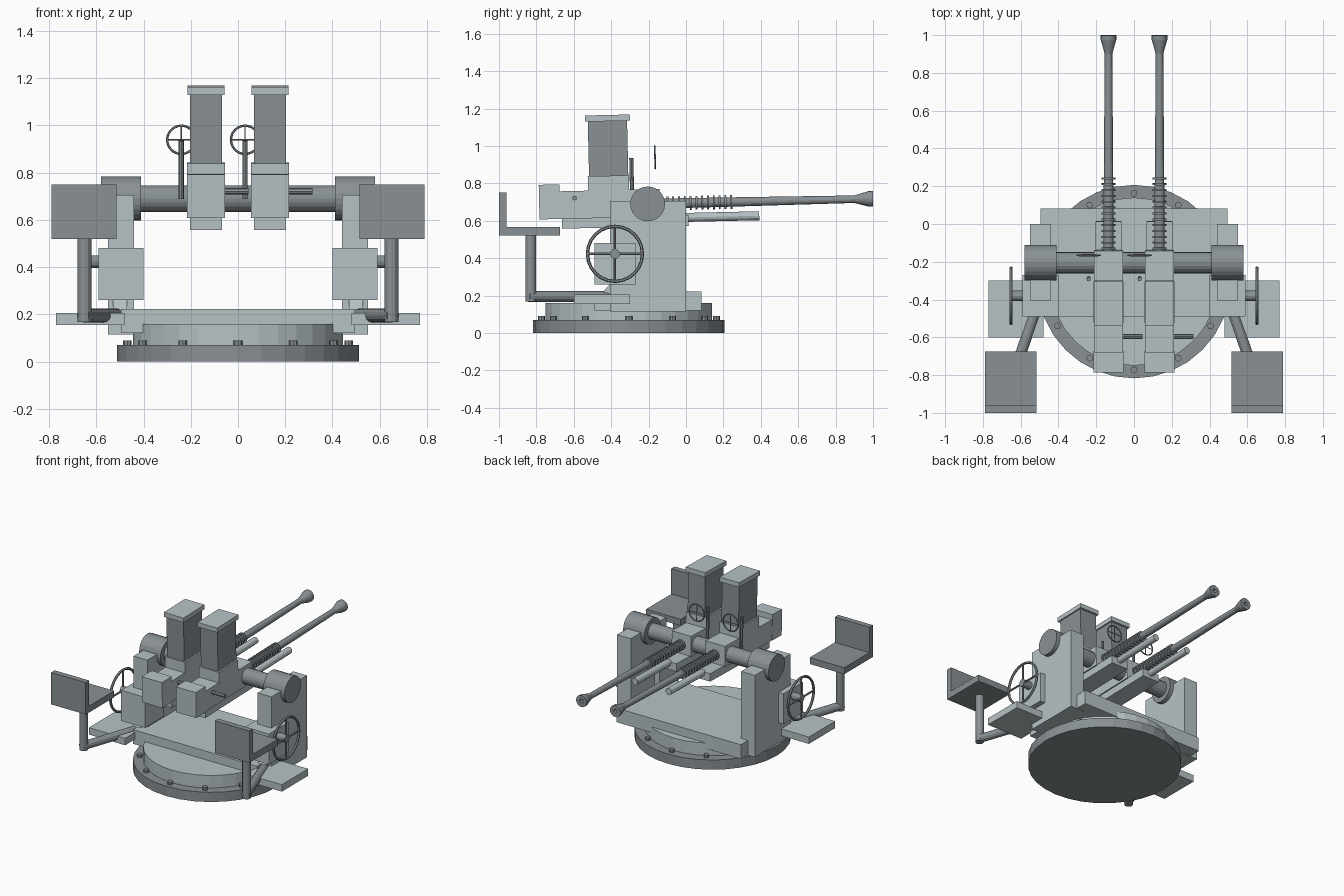
import bpy, bmesh
from math import pi, sin, cos, radians
from mathutils import Vector, Matrix

if "Cube" in bpy.data.objects:
    bpy.data.objects.remove(bpy.data.objects["Cube"])


def paint(name, rgb):
    m = bpy.data.materials.new(name)
    m.diffuse_color = (*rgb, 1)
    m.use_nodes = True
    m.node_tree.nodes["Principled BSDF"].inputs["Base Color"].default_value = m.diffuse_color
    return m


LIGHT = paint("light_grey_paint", (0.47, 0.54, 0.56))
DARK = paint("dark_gunmetal", (0.25, 0.28, 0.295))
LIGHT_PARTS = {"turntable", "platform", "side_upright", "gearbox", "upright_gusset",
               "footrest", "cradle", "rear_block", "receiver", "magazine_base",
               "magazine_cap", "recoil_tube"}


def finish(name, bm):
    bmesh.ops.recalc_face_normals(bm, faces=bm.faces)
    me = bpy.data.meshes.new(name)
    bm.to_mesh(me)
    bm.free()
    me.materials.append(LIGHT if name in LIGHT_PARTS else DARK)
    ob = bpy.data.objects.new(name, me)
    bpy.context.collection.objects.link(ob)
    return ob


def box(name, x0, x1, y0, y1, z0, z1):
    bm = bmesh.new()
    bmesh.ops.create_cube(bm, size=1)
    for v in bm.verts:
        v.co = ((x0 + x1) / 2 + v.co.x * (x1 - x0),
                (y0 + y1) / 2 + v.co.y * (y1 - y0),
                (z0 + z1) / 2 + v.co.z * (z1 - z0))
    return finish(name, bm)


def rod(name, a, b, r, n=12):
    a, b = Vector(a), Vector(b)
    d = b - a
    m = Matrix.Translation((a + b) / 2) @ d.to_track_quat('Z', 'Y').to_matrix().to_4x4()
    bm = bmesh.new()
    bmesh.ops.create_cone(bm, cap_ends=True, segments=n, radius1=r, radius2=r,
                          depth=d.length, matrix=m)
    return finish(name, bm)


def lathe_y(name, profile, x, z, n=16):
    """Spin (y, radius) points about a line parallel to y."""
    bm = bmesh.new()
    rings = [[bm.verts.new((x + r * cos(2 * pi * i / n), y, z + r * sin(2 * pi * i / n)))
              for i in range(n)] for y, r in profile]
    for p, q in zip(rings, rings[1:]):
        for i in range(n):
            bm.faces.new((p[i], p[i - 1], q[i - 1], q[i]))
    bm.faces.new(rings[0])
    bm.faces.new(rings[-1])
    return finish(name, bm)


def hoop(name, centre, axis, R, r, n=24, m=6):
    rot = Vector(axis).to_track_quat('Z', 'Y')
    bm = bmesh.new()
    g = [[bm.verts.new(Vector(centre) + rot @ Vector((
        (R + r * cos(2 * pi * j / m)) * cos(2 * pi * i / n),
        (R + r * cos(2 * pi * j / m)) * sin(2 * pi * i / n),
        r * sin(2 * pi * j / m)))) for j in range(m)] for i in range(n)]
    for i in range(n):
        for j in range(m):
            bm.faces.new((g[i - 1][j - 1], g[i][j - 1], g[i][j], g[i - 1][j]))
    return finish(name, bm)


def wedge(name, x0, x1, pts):
    """Extrude a (y, z) outline along x."""
    bm = bmesh.new()
    f = bm.faces.new([bm.verts.new((x0, y, z)) for y, z in pts])
    e = bmesh.ops.extrude_face_region(bm, geom=[f])
    bmesh.ops.translate(bm, vec=(x1 - x0, 0, 0),
                        verts=[v for v in e['geom'] if isinstance(v, bmesh.types.BMVert)])
    bm.faces.new([v for v in f.verts]) if not f.is_valid else None
    return finish(name, bm)


# Base ring, turntable and bolts
CY = -0.305
rod("base_ring", (0, CY, 0), (0, CY, 0.07), 0.512, 32)
rod("turntable", (0, CY, 0.07), (0, CY, 0.16), 0.445, 32)
for i in range(12):
    a = i * pi / 6
    p = (0.468 * sin(a), CY + 0.468 * cos(a))
    rod("base_bolt", (*p, 0.06), (*p, 0.09), 0.018, 8)
box("platform", -0.495, 0.495, -0.49, 0.083, 0.12, 0.222)

# Trunnion shaft across the mount
TY, TZ = -0.205, 0.69
rod("trunnion_shaft", (-0.45, TY, TZ), (0.45, TY, TZ), 0.056, 20)

for s in (-1, 1):
    def sbox(name, x0, x1, *yz):
        return box(name, min(s * x0, s * x1), max(s * x0, s * x1), *yz)

    # Side upright, trunnion drum and gearbox
    sbox("side_upright", 0.44, 0.55, -0.405, 0.0, 0.115, 0.705)
    rod("trunnion_drum", (s * 0.41, TY, TZ), (s * 0.58, TY, TZ), 0.093, 24)
    sbox("gearbox", 0.40, 0.59, -0.49, -0.27, 0.26, 0.48)
    wedge("upright_gusset", s * 0.47, s * 0.53,
          [(-0.46, 0.2), (-0.40, 0.2), (-0.40, 0.27)])

    # Handwheel with spokes
    hy, hz, hx = -0.38, 0.423, s * 0.65
    rod("handwheel_shaft", (s * 0.58, hy, hz), (s * 0.66, hy, hz), 0.027)
    hoop("handwheel_rim", (hx, hy, hz), (1, 0, 0), 0.147, 0.009)
    rod("handwheel_spoke", (hx, hy - 0.147, hz), (hx, hy + 0.147, hz), 0.007, 6)
    rod("handwheel_spoke", (hx, hy, hz - 0.147), (hx, hy, hz + 0.147), 0.007, 6)

    # Footrest, seat and bent seat arm
    sbox("footrest", 0.48, 0.77, -0.6, -0.3, 0.155, 0.205)
    sbox("seat_pan", 0.515, 0.79, -1.0, -0.675, 0.52, 0.567)
    sbox("seat_back", 0.515, 0.79, -1.0, -0.96, 0.52, 0.75)
    rod("seat_post", (s * 0.65, -0.83, 0.168), (s * 0.65, -0.83, 0.53), 0.029)
    rod("seat_arm", (s * 0.655, -0.845, 0.195), (s * 0.5, -0.4, 0.195), 0.029)

# Twin guns, built level then tilted about the trunnion
parts = []
for gx in (-0.135, 0.135):
    # Receiver, cradle and rear block
    parts += [
        box("receiver", gx - 0.077, gx + 0.077, -0.68, -0.14, 0.62, 0.768),
        box("cradle", gx - 0.068, gx + 0.068, -0.665, 0.012, 0.568, 0.625),
        box("rear_block", gx - 0.08, gx + 0.08, -0.785, -0.675, 0.62, 0.805)]

    # Box magazine with feed base and cap
    parts += [
        box("magazine_base", gx - 0.08, gx + 0.08, -0.522, -0.302, 0.76, 0.845),
        box("magazine", gx - 0.068, gx + 0.068, -0.515, -0.305, 0.84, 1.14),
        box("magazine_cap", gx - 0.078, gx + 0.078, -0.53, -0.29, 1.137, 1.17)]

    # Barrel with flared hollow muzzle, cooling rings and recoil tube
    parts.append(lathe_y("barrel", [(-0.15, 0.027), (0.24, 0.025), (0.9, 0.02),
                                    (0.915, 0.024), (0.975, 0.041), (1.0, 0.042),
                                    (1.0, 0.014), (0.95, 0.012)], gx, TZ))
    for i in range(13):
        y = -0.13 + i * 0.031
        parts.append(rod("cooling_ring", (gx, y - 0.005, TZ), (gx, y + 0.005, TZ), 0.037, 16))
    parts.append(rod("recoil_tube", (gx, 0, 0.613), (gx, 0.39, 0.613), 0.024))

    # Charging handle
    parts.append(rod("charging_handle", (gx + 0.07, -0.595, 0.73),
                     (gx + 0.18, -0.595, 0.73), 0.013, 8))

    # Rear sight post and ring sight with cross wires
    sx, ry, rz = gx - 0.105, -0.16, 0.938
    parts += [
        rod("sight_post", (sx, -0.287, 0.69), (sx, -0.287, 0.937), 0.011, 8),
        hoop("ring_sight", (sx, ry, rz), (0, 1, 0), 0.06, 0.005),
        rod("ring_sight_wire", (sx - 0.06, ry, rz), (sx + 0.06, ry, rz), 0.003, 6),
        rod("ring_sight_wire", (sx, ry, rz - 0.06), (sx, ry, rz + 0.06), 0.003, 6)]

pivot = Matrix.Translation((0, TY, TZ))
tilt = pivot @ Matrix.Rotation(radians(1.3), 4, 'X') @ pivot.inverted()
for ob in parts:
    ob.data.transform(tilt)
